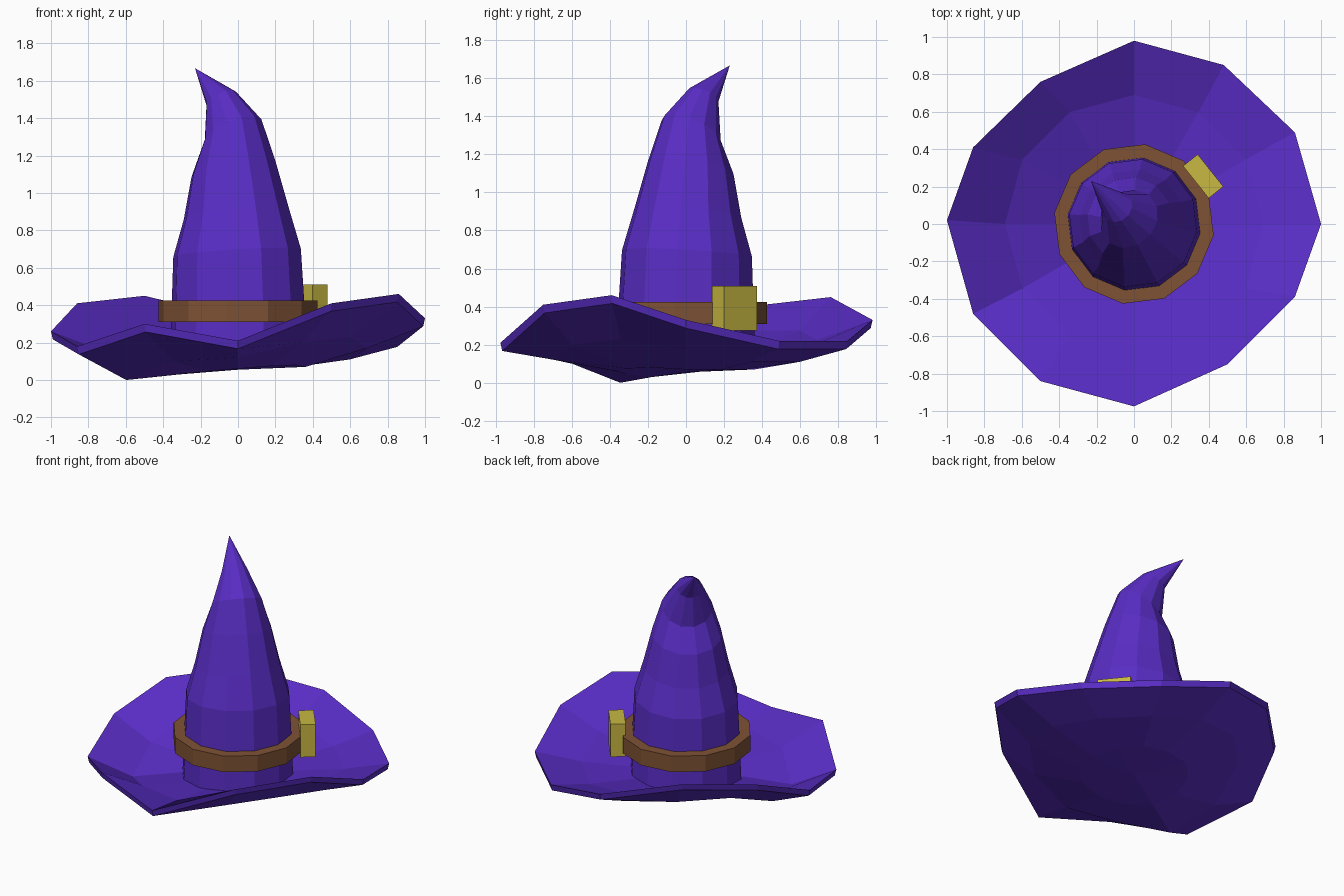
import bpy, bmesh, math
from mathutils import Matrix, Vector

if "Cube" in bpy.data.objects:
    bpy.data.objects.remove(bpy.data.objects["Cube"])

N = 12


def material(name, rgb):
    m = bpy.data.materials.new(name)
    m.diffuse_color = (*rgb, 1)
    m.use_nodes = True
    m.node_tree.nodes["Principled BSDF"].inputs["Base Color"].default_value = m.diffuse_color
    return m


purple = material("purple_felt", (0.10, 0.026, 0.56))
brown = material("brown_leather", (0.21, 0.085, 0.035))
gold = material("gold", (0.58, 0.48, 0.055))


def finish(bm, name, mat):
    bmesh.ops.recalc_face_normals(bm, faces=bm.faces[:])
    me = bpy.data.meshes.new(name)
    bm.to_mesh(me)
    bm.free()
    me.materials.append(mat)
    ob = bpy.data.objects.new(name, me)
    bpy.context.collection.objects.link(ob)
    return ob


def loft(bm, rings, closed=False):
    """Skin rings of points; a one-point ring becomes a tip."""
    vs = [[bm.verts.new(p) for p in r] for r in rings]
    pairs = list(zip(vs, vs[1:]))
    if closed:
        pairs.append((vs[-1], vs[0]))
    for a, b in pairs:
        n = max(len(a), len(b))
        for i in range(n):
            j = (i + 1) % n
            quad = [a[i % len(a)], a[j % len(a)], b[j % len(b)], b[i % len(b)]]
            bm.faces.new(list(dict.fromkeys(quad)))


def circle(r, z, offset=0):
    return [(r * math.cos(t), r * math.sin(t), z)
            for t in (math.radians(offset) + i * math.tau / N for i in range(N))]


# Wavy brim: heights every 30 degrees, counter-clockwise from +x
rim_xy = [(1, 0), (.86, .49), (.48, .85), (0, .98), (-.5, .76), (-.86, .41),
          (-1, .02), (-.86, -.48), (-.5, -.84), (0, -.975), (.5, -.75), (.86, -.39)]
rim_z = [.33, .22, .22, .33, .45, .41, .26, .18, .30, .21, .41, .46]
mid_z = [.17, .11, .11, .17, .22, .22, .09, 0, .10, .12, .20, .23]
low_z = [.07, .07, .07, .07, .08, .07, .05, .03, .045, .06, .075, .08]


def heights(r, zs, lift=0):
    return [(x, y, z + lift) for (x, y, _), z in zip(circle(r, 0), zs)]


bm = bmesh.new()
loft(bm, [
    [(0, 0, .14)],
    heights(.36, low_z, .07),
    heights(.69, mid_z, .055),
    [(x, y, z) for (x, y), z in zip(rim_xy, rim_z)],
    [(x * .99, y * .99, z - .043) for (x, y), z in zip(rim_xy, rim_z)],
    heights(.69, mid_z),
    heights(.36, low_z),
    [(0, 0, .055)],
])
finish(bm, "brim", purple)

# Crown: rings lean toward the back left; (offset, z, radius, slope)
lean = Vector((-1, 1, 0)).normalized()
spine = [(0, .10, .37, 0), (0, .43, .357, 0), (.007, .68, .345, .08), (.014, .89, .285, .15),
         (.035, 1.13, .23, .25), (.038, 1.325, .167, .6), (.127, 1.505, .087, .62)]
rings = []
for s, z, r, slope in spine:
    ring = []
    for p in circle(r, 0, 22):
        p = Vector(p)
        d = p.dot(lean)
        k = 1 / math.sqrt(1 + slope * slope)
        p += lean * (d * (k - 1) + s)
        p.z = z - d * k * slope
        ring.append(p)
    rings.append(ring)
bm = bmesh.new()
loft(bm, rings + [[(-.23, .23, 1.667)]])
bm.faces.new([v for v in bm.verts[:] if v.co.z < .11])
finish(bm, "crown", purple)

# Leather band
bm = bmesh.new()
loft(bm, [circle(.43, .31, 22), circle(.43, .425, 22),
          circle(.345, .425, 22), circle(.345, .31, 22)], closed=True)
finish(bm, "band", brown)

# Square buckle
bm = bmesh.new()
bmesh.ops.create_cube(bm, size=1, matrix=Matrix.Translation((.37, .255, .392))
                      @ Matrix.Rotation(math.radians(38.5), 4, 'Z')
                      @ Matrix.Diagonal((.10, .22, .235, 1)))
finish(bm, "buckle", gold)
